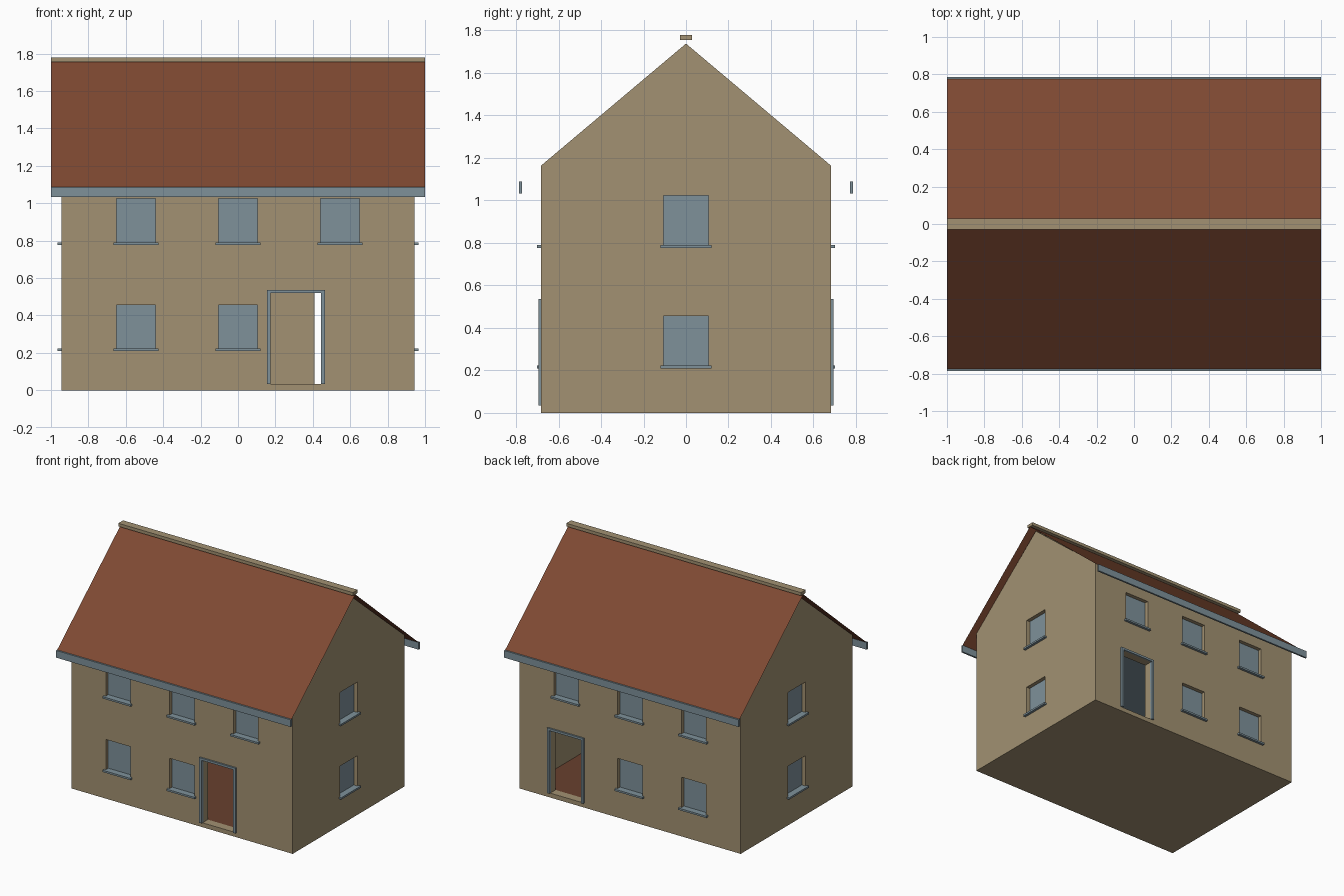
import bpy
import bmesh

cube = bpy.data.objects.get("Cube")
if cube:
    bpy.data.objects.remove(cube, do_unlink=True)


def material(name, r, g, b):
    m = bpy.data.materials.new(name)
    m.use_nodes = True
    m.diffuse_color = (r, g, b, 1)
    m.node_tree.nodes["Principled BSDF"].inputs["Base Color"].default_value = (r, g, b, 1)
    return m


SAND = material("sand_render", 0.36, 0.284, 0.168)
TILE = material("red_brown_tile", 0.212, 0.067, 0.032)
SLATE = material("blue_grey", 0.209, 0.283, 0.323)
WOOD = material("brown_floor", 0.14, 0.052, 0.027)


def add_object(name, bm, *mats):
    mesh = bpy.data.meshes.new(name)
    bmesh.ops.recalc_face_normals(bm, faces=bm.faces)
    bm.to_mesh(mesh)
    bm.free()
    for m in mats:
        mesh.materials.append(m)
    ob = bpy.data.objects.new(name, mesh)
    bpy.context.scene.collection.objects.link(ob)
    return ob


def box(name, x, y, z, *mats):
    """Box from (low, high) ranges on each axis."""
    bm = bmesh.new()
    bmesh.ops.create_cube(bm, size=1)
    for v in bm.verts:
        v.co = [r[0] if c < 0 else r[1] for c, r in zip(v.co, (x, y, z))]
    return add_object(name, bm, *mats)


def around(centre, half):
    return (centre - half, centre + half)


def sweep_x(name, profile, half, closed, mat):
    """Sweep a (y, z) profile along x."""
    bm = bmesh.new()
    a, b = [[bm.verts.new((s * half, y, z)) for y, z in profile] for s in (-1, 1)]
    n = len(profile)
    for i in range(n if closed else n - 1):
        j = (i + 1) % n
        bm.faces.new((a[i], a[j], b[j], b[i]))
    if closed:
        bm.faces.new(a)
        bm.faces.new(b)
    return add_object(name, bm, mat)


def cut(target, cutter):
    """Subtract the cutter, bake the result and drop the cutter."""
    mod = target.modifiers.new("cut", "BOOLEAN")
    mod.operation, mod.solver, mod.object = "DIFFERENCE", "EXACT", cutter
    bpy.context.view_layer.update()
    graph = bpy.context.evaluated_depsgraph_get()
    mesh = bpy.data.meshes.new_from_object(target.evaluated_get(graph))
    target.modifiers.clear()
    target.data = mesh
    bpy.data.objects.remove(cutter, do_unlink=True)


HX, HY, THICK = 0.944, 0.682, 0.065
IX, IY = HX - THICK, HY - THICK
EAVE, PEAK = 1.164, 1.738
BASE = 0.034

# Gabled shell, hollowed out
walls = sweep_x("walls", [(-HY, 0), (HY, 0), (HY, EAVE), (0, PEAK), (-HY, EAVE)],
                HX, True, SAND)
cut(walls, box("cutter", (-IX, IX), (-IY, IY), (0.02, 2), SAND))


def wall_box(name, side, along, depth, z, mat):
    """Box on a wall; depth is measured outwards from the wall face."""
    axis, sign = side
    face = HX if axis == "x" else HY
    d = tuple(sorted(sign * (face + v) for v in depth))
    return box(name, d, along, z, mat) if axis == "x" else box(name, along, d, z, mat)


def window(name, side, centre, low, high):
    pane = around(centre, 0.105)
    cut(walls, wall_box("cutter", side, pane, (-0.2, 0.1), (low, high), SAND))
    wall_box(name + "_pane", side, pane, (-0.05, -0.03), (low, high), SLATE)
    wall_box(name + "_sill", side, around(centre, 0.12), (-0.03, 0.02),
             (low - 0.004, low + 0.01), SLATE)


def doorway(name, side, centre):
    half, top, trim = 0.135, 0.52, 0.02
    cut(walls, wall_box("cutter", side, around(centre, half), (-0.2, 0.1), (BASE, top), SAND))
    for label, s in (("left", 1), ("right", -1)):
        along = tuple(sorted((centre + s * half, centre + s * (half + trim))))
        wall_box(f"{name}_{label}_jamb", side, along, (-0.01, 0.013), (BASE, top), SLATE)
    wall_box(name + "_lintel", side, around(centre, half + trim), (-0.01, 0.013),
             (top, top + trim - 0.003), SLATE)


# Windows on both storeys and all four sides
LOWER, UPPER = (0.213, 0.456), (0.78, 1.024)
for label, sign in (("front", -1), ("back", 1)):
    for i, x in enumerate((-0.545, 0, 0.545)):
        window(f"{label}_upper_window_{i + 1}", ("y", sign), x, *UPPER)
        if i < 2:
            window(f"{label}_lower_window_{i + 1}", ("y", sign), x, *LOWER)
for label, sign in (("left", 1), ("right", -1)):
    window(f"{label}_upper_window", ("x", sign), 0, *UPPER)
    window(f"{label}_lower_window", ("x", sign), 0, *LOWER)

# Open doorways
doorway("front_door", ("y", -1), 0.31)
doorway("back_door", ("y", 1), 0.545)

# Floors: wood on top, painted ceiling underneath
for name, z in (("ground_floor", (0.02, BASE)), ("upper_floor", (0.57, 0.6)),
                ("attic_floor", (1.07, 1.15))):
    floor = box(name, (-IX, IX), (-IY, IY), z, WOOD, SLATE)
    for p in floor.data.polygons:
        p.material_index = 1 if p.normal.z < -0.5 else 0

# Thin folded roof, ridge cap and eave boards
sweep_x("roof", [(-0.774, 1.088), (0, 1.755), (0.774, 1.088)], 1, False, TILE)
box("ridge_cap", (-1, 1), (-0.029, 0.029), (1.755, 1.779), SAND)
for label, sign in (("front", -1), ("back", 1)):
    box(label + "_eave_board", (-1, 1), around(sign * 0.78, 0.007), (1.033, 1.088), SLATE)
